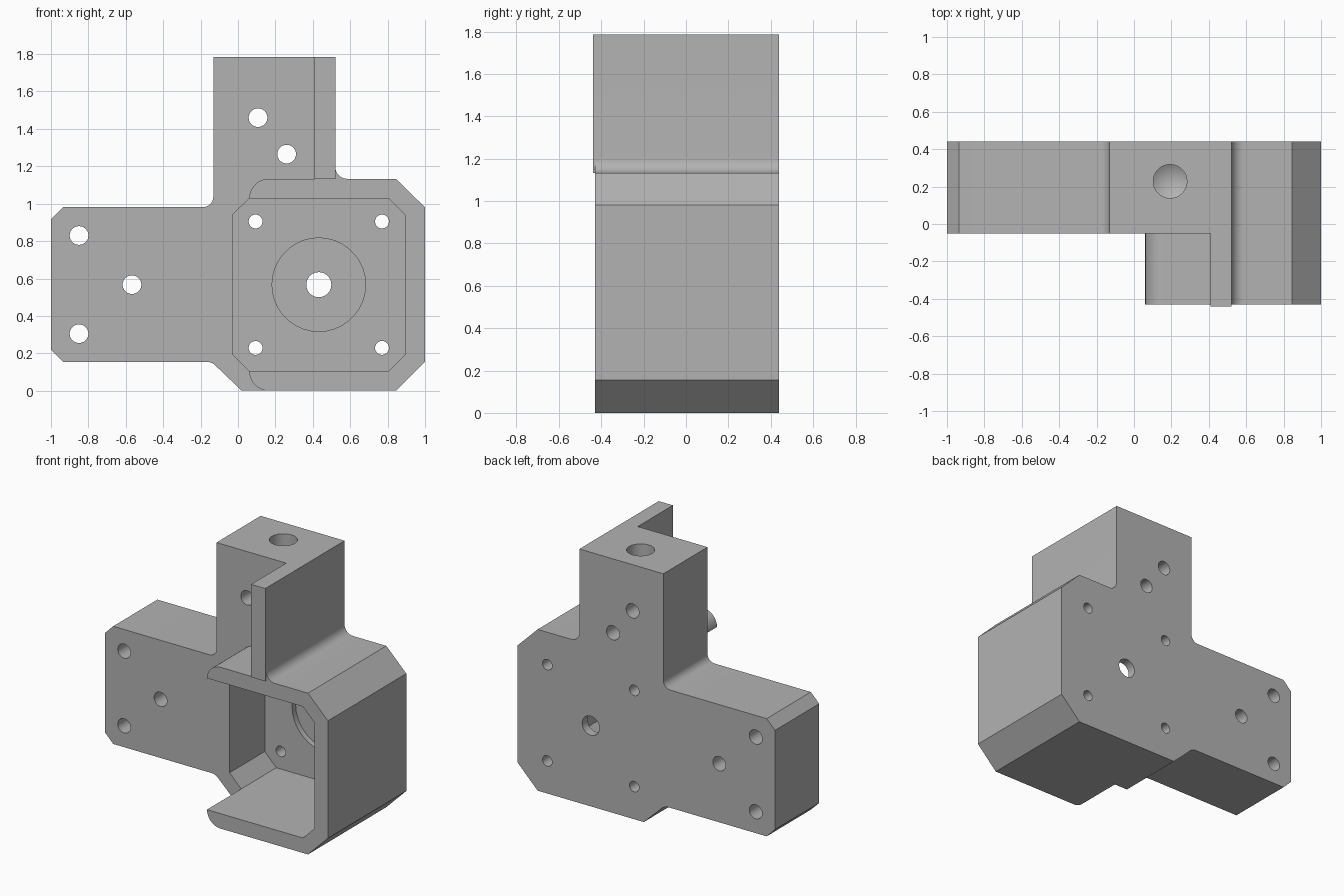
import bpy, bmesh, math
from mathutils import Matrix, Vector

old = bpy.data.objects.get("Cube")
if old:
    bpy.data.objects.remove(old, do_unlink=True)

grey = bpy.data.materials.new("plain grey")
grey.diffuse_color = (0.45, 0.45, 0.45, 1)
grey.use_nodes = True
grey.node_tree.nodes["Principled BSDF"].inputs["Base Color"].default_value = (0.45, 0.45, 0.45, 1)


def arc(cx, cz, r, start, end, steps=10):
    """Points of an arc in the x-z plane, angles in degrees."""
    angles = [math.radians(start + (end - start) * i / steps) for i in range(steps + 1)]
    return [(cx + r * math.cos(a), cz + r * math.sin(a)) for a in angles]


def finish(name, bm):
    bmesh.ops.recalc_face_normals(bm, faces=bm.faces)
    mesh = bpy.data.meshes.new(name)
    bm.to_mesh(mesh)
    bm.free()
    mesh.materials.append(grey)
    ob = bpy.data.objects.new(name, mesh)
    bpy.context.collection.objects.link(ob)
    return ob


def prism(name, outline, y0, y1):
    """Extrude an x-z outline from y0 to y1."""
    bm = bmesh.new()
    face = bm.faces.new([bm.verts.new((x, y0, z)) for x, z in outline])
    out = bmesh.ops.extrude_face_region(bm, geom=[face])
    moved = [v for v in out["geom"] if isinstance(v, bmesh.types.BMVert)]
    bmesh.ops.translate(bm, verts=moved, vec=(0, y1 - y0, 0))
    return finish(name, bm)


def combine(target, tool, operation):
    mod = target.modifiers.new(tool.name, 'BOOLEAN')
    mod.operation, mod.solver, mod.object = operation, 'EXACT', tool
    bpy.context.view_layer.objects.active = target
    bpy.ops.object.modifier_apply(modifier=mod.name)
    bpy.data.objects.remove(tool, do_unlink=True)


def drill(target, x, z, r, y0=-0.6, y1=0.6):
    combine(target, prism("drill", arc(x, z, r, 0, 350, 35), y0, y1), 'DIFFERENCE')


BACK, SLAB, FRONT = 0.44, -0.05, -0.43
CX, CZ = 0.432, 0.567

# Back body: arm, tower and motor end in one outline
body = [(-0.935, 0.155), (-0.17, 0.155)]
body += arc(-0.17, 0.085, 0.07, 90, 45, 5)[1:]
body += [(0.02, 0), (0.845, 0), (1, 0.155), (1, 0.98), (0.845, 1.133)]
body += arc(0.585, 1.198, 0.065, 270, 180)
body += [(0.52, 1.785), (-0.132, 1.785)]
body += arc(-0.187, 1.037, 0.055, 0, -90)
body += [(-0.935, 0.982), (-1, 0.917), (-1, 0.22)]
bracket = prism("motor_bracket", body, SLAB, BACK)

# Motor housing walls, open towards the arm
housing = arc(0.165, 0.105, 0.105, 180, 270)
housing += [(0.845, 0), (1, 0.155), (1, 0.98), (0.845, 1.133)]
housing += arc(0.585, 1.198, 0.065, 270, 180)
housing += [(0.41, 1.198), (0.41, 1.133)]
housing += arc(0.165, 1.028, 0.105, 90, 180)
housing += [(0.805, 1.028), (0.895, 0.94), (0.895, 0.195), (0.805, 0.105)]
combine(bracket, prism("housing_walls", housing, FRONT, SLAB), 'UNION')

# Upright fin in front of the tower
fin = [(0.41, 1.133), (0.52, 1.133), (0.52, 1.785), (0.41, 1.785)]
combine(bracket, prism("fin", fin, -0.44, SLAB), 'UNION')

# Motor pocket with chamfered corners, pilot recess and shaft hole
pocket = [(-0.03, 0.195), (0.06, 0.105), (0.805, 0.105), (0.895, 0.195),
          (0.895, 0.94), (0.805, 1.028), (0.06, 1.028), (-0.03, 0.94)]
combine(bracket, prism("pocket", pocket, SLAB - 0.1, 0.34), 'DIFFERENCE')
drill(bracket, CX, CZ, 0.25, 0.2, 0.38)
drill(bracket, CX, CZ, 0.067)

# Motor screw holes
for sx in (-1, 1):
    for sz in (-1, 1):
        drill(bracket, CX + sx * 0.338, CZ + sz * 0.338, 0.037)

# Arm and tower bolt holes
for x, z in ((-0.85, 0.83), (-0.85, 0.305), (-0.567, 0.567), (0.107, 1.46), (0.26, 1.265)):
    drill(bracket, x, z, 0.05)

# Blind bore from the top with a drill-point bottom
bm = bmesh.new()
ring = bmesh.ops.create_circle(bm, cap_ends=True, radius=0.09, segments=36,
                               matrix=Matrix.Translation((0.193, 0.228, 1.9)))["verts"]
out = bmesh.ops.extrude_face_region(bm, geom=list(bm.faces))
low = [v for v in out["geom"] if isinstance(v, bmesh.types.BMVert)]
bmesh.ops.translate(bm, verts=low, vec=(0, 0, -0.72))
bottom = next(f for f in bm.faces if all(v in low for v in f.verts))
tip = bmesh.ops.poke(bm, faces=[bottom])["verts"]
bmesh.ops.translate(bm, verts=tip, vec=(0, 0, -0.054))
combine(bracket, finish("bore", bm), 'DIFFERENCE')

# Smooth the rounds, keep edges sharp
bpy.ops.object.select_all(action='DESELECT')
bracket.select_set(True)
bpy.context.view_layer.objects.active = bracket
bpy.ops.object.shade_smooth_by_angle(angle=math.radians(25))
